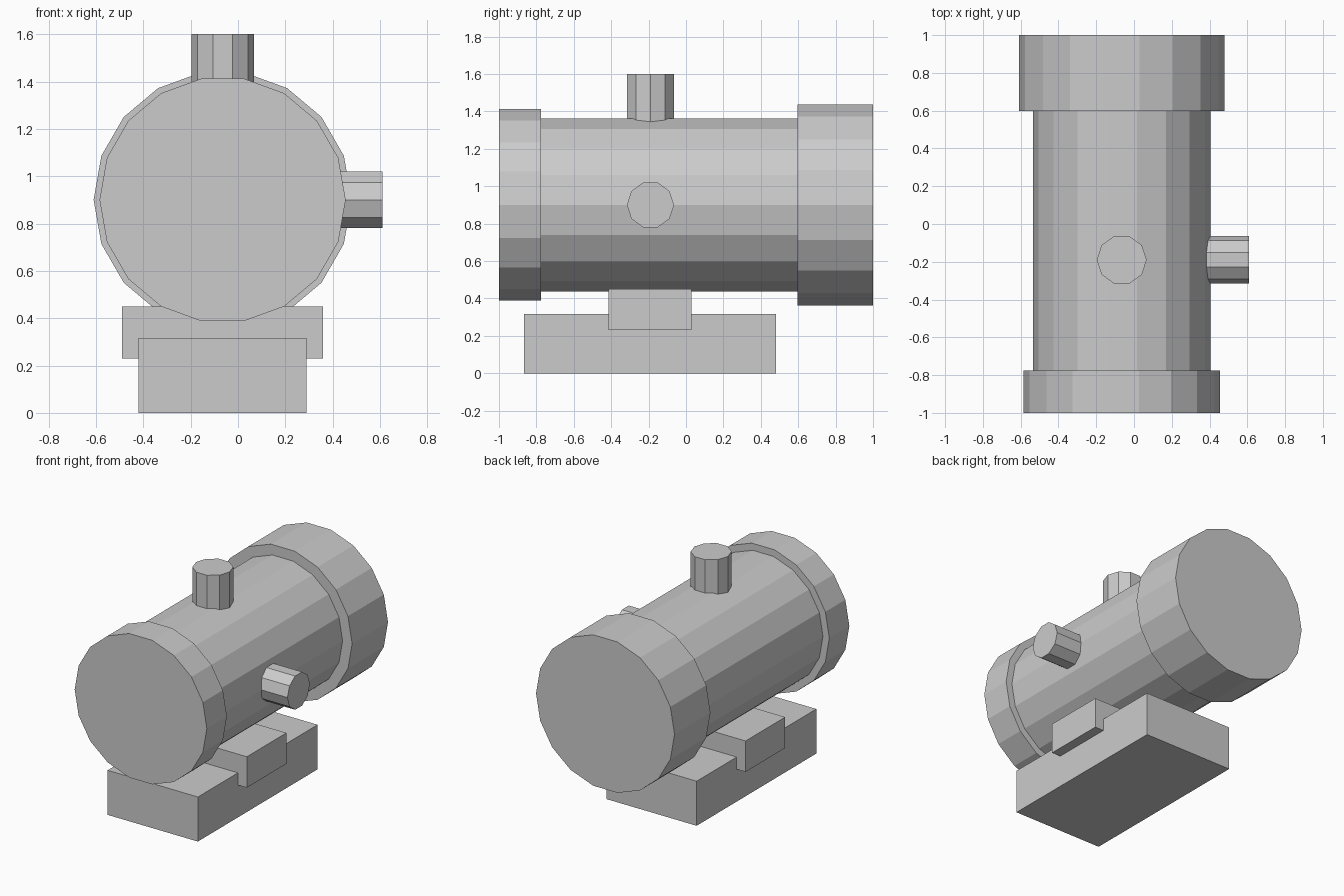
import bpy, bmesh
from math import cos, sin, tau
from mathutils import Vector

cube = bpy.data.objects.get("Cube")
if cube:
    bpy.data.objects.remove(cube, do_unlink=True)

# One plain grey for every part
grey = bpy.data.materials.new("plain grey")
grey.use_nodes = True
colour = (0.6, 0.6, 0.6, 1)
grey.diffuse_color = colour
grey.node_tree.nodes["Principled BSDF"].inputs["Base Color"].default_value = colour

X, Y, Z = Vector((1, 0, 0)), Vector((0, 1, 0)), Vector((0, 0, 1))


def prism(name, ring, offset):
    """Extrude a closed ring of points by an offset into a capped solid."""
    bm = bmesh.new()
    face = bm.faces.new([bm.verts.new(p) for p in ring])
    grown = bmesh.ops.extrude_face_region(bm, geom=[face], use_keep_orig=True)["geom"]
    moved = [v for v in grown if isinstance(v, bmesh.types.BMVert)]
    bmesh.ops.translate(bm, verts=moved, vec=offset)
    bmesh.ops.recalc_face_normals(bm, faces=bm.faces)
    mesh = bpy.data.meshes.new(name)
    bm.to_mesh(mesh)
    bm.free()
    mesh.materials.append(grey)
    obj = bpy.data.objects.new(name, mesh)
    bpy.context.collection.objects.link(obj)
    return obj


def cylinder(name, start, u, v, radius, sides, offset):
    """Faceted cylinder whose first corner lies along u."""
    ring = [start + radius * (u * cos(tau * i / sides) + v * sin(tau * i / sides))
            for i in range(sides)]
    return prism(name, ring, offset)


def box(name, low, high):
    (x0, y0, z0), (x1, y1, z1) = low, high
    ring = [(x0, y0, z0), (x1, y0, z0), (x1, y1, z0), (x0, y1, z0)]
    return prism(name, ring, Z * (z1 - z0))


# Horizontal tank with a collar at each end
CX, CZ = -0.065, 0.9
for name, radius, y0, y1 in (("tank_body", 0.47, -0.8, 0.62),
                             ("front_collar", 0.52, -1.0, -0.775),
                             ("rear_collar", 0.545, 0.597, 1.0)):
    cylinder(name, Vector((CX, y0, CZ)), X, Z, radius, 18, Y * (y1 - y0))

# Pipe stubs on the top and on the side
PY = -0.19
cylinder("top_pipe", Vector((CX, PY, 1.3)), X, Y, 0.132, 10, Z * 0.3)
cylinder("side_pipe", Vector((0.36, PY, CZ)), Y, Z, 0.126, 10, X * 0.25)

# Base block and the saddle that carries the tank
box("base_block", (-0.42, -0.865, 0), (0.29, 0.48, 0.317))
box("saddle", (-0.49, -0.415, 0.23), (0.36, 0.03, 0.45))
